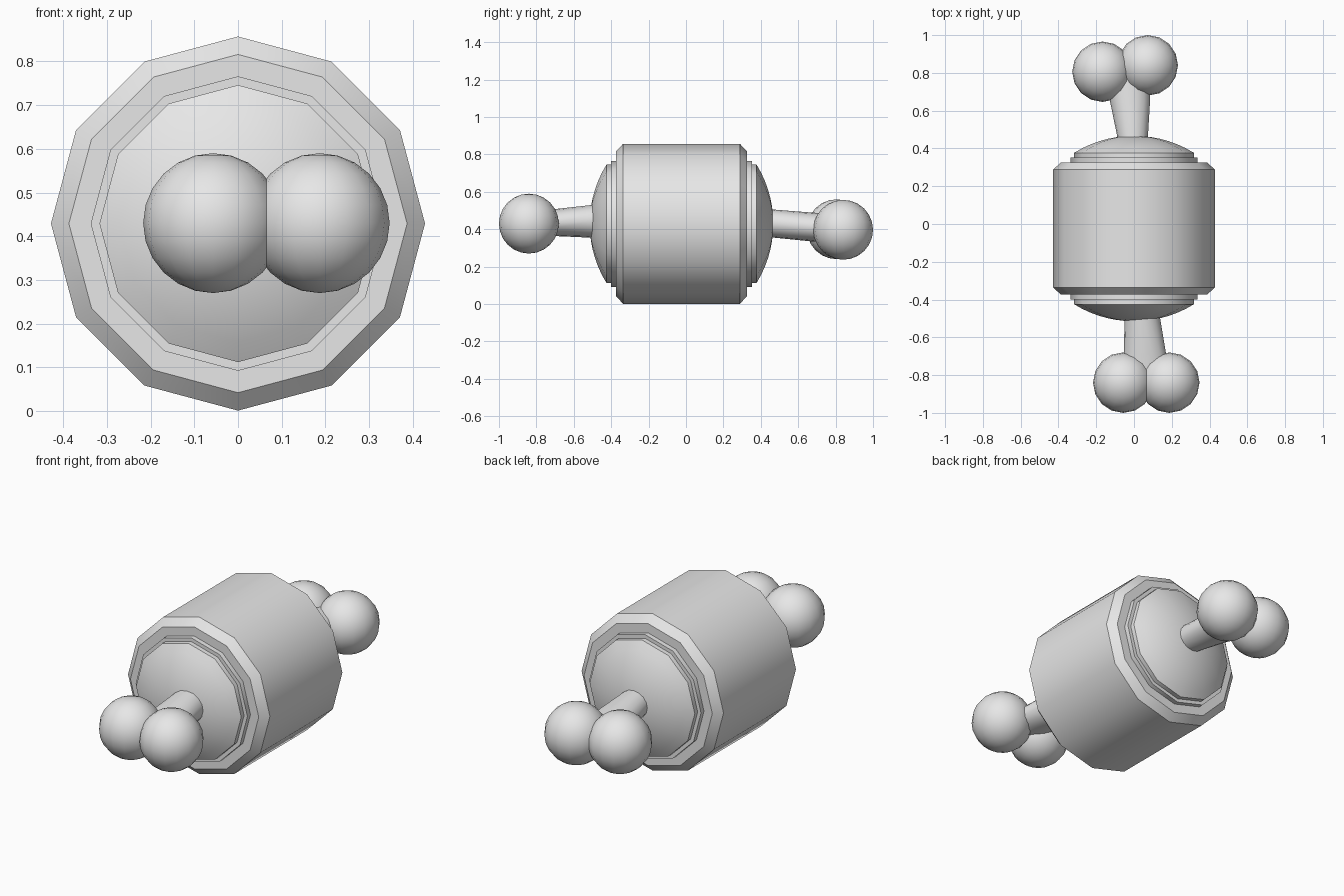
import bpy, bmesh
from math import sin, cos, tau, sqrt, radians

cube = bpy.data.objects.get("Cube")
if cube:
    bpy.data.objects.remove(cube, do_unlink=True)

grey = bpy.data.materials.new("plain grey")
grey.use_nodes = True
grey.diffuse_color = (0.8, 0.8, 0.8, 1)
grey.node_tree.nodes["Principled BSDF"].inputs["Base Color"].default_value = (0.8, 0.8, 0.8, 1)

AXIS_Z = 0.429   # height of the drum's axis
MID_Y = -0.024   # middle of the drum


def finish(bm, name):
    bmesh.ops.recalc_face_normals(bm, faces=bm.faces)
    mesh = bpy.data.meshes.new(name)
    bm.to_mesh(mesh)
    bm.free()
    mesh.materials.append(grey)
    obj = bpy.data.objects.new(name, mesh)
    bpy.context.collection.objects.link(obj)
    bpy.ops.object.select_all(action='DESELECT')
    obj.select_set(True)
    bpy.context.view_layer.objects.active = obj
    bpy.ops.object.shade_smooth_by_angle(angle=radians(35))
    return obj


def loft(name, sections, sides):
    """Skin elliptical rings (x, y, z, half width, half height) along y."""
    bm = bmesh.new()
    rings = []
    for x, y, z, w, h in sections:
        rings.append([bm.verts.new((x + w * sin(tau * i / sides), y,
                                    z + h * cos(tau * i / sides))) for i in range(sides)])
    for a, b in zip(rings, rings[1:]):
        for i in range(sides):
            j = (i + 1) % sides
            bm.faces.new((a[i], a[j], b[j], b[i]))
    bm.faces.new(rings[0])
    bm.faces.new(rings[-1])
    bmesh.ops.remove_doubles(bm, verts=bm.verts, dist=0.0001)
    return finish(bm, name)


def turned(name, profile):
    """Twelve-sided turned part from (y, radius) pairs."""
    return loft(name, [(0, y, AXIS_Z, r, r) for y, r in profile], 12)


# Chamfered drum
turned("drum_body", [(MID_Y + y, r) for y, r in
                     ((-0.35, 0.387), (-0.312, 0.428), (0.312, 0.428), (0.35, 0.387))])

# Stepped collar and shallow dome on each end
CAP_R, CAP_H = 0.317, 0.09
SPHERE_R = (CAP_R ** 2 + CAP_H ** 2) / (2 * CAP_H)
for side, end in ((-1, "front"), (1, "back")):
    turned(end + "_collar", [(MID_Y + side * d, 0.337) for d in (0.34, 0.376)])
    profile = [(0.37, CAP_R)]
    for k in range(8):
        r = CAP_R * (1 - k / 7) + 0.002 * k / 7
        profile.append((0.401 + sqrt(SPHERE_R ** 2 - r * r) - SPHERE_R + CAP_H, r))
    turned(end + "_dome", [(MID_Y + side * d, r) for d, r in profile])

# Flattening stems that reach in between the balls
loft("front_stem", [(0.038, -0.40, 0.445, 0.085, 0.092), (0.045, -0.51, 0.442, 0.095, 0.087),
                    (0.058, -0.69, 0.436, 0.112, 0.073), (0.065, -0.84, 0.430, 0.125, 0.062)], 16)
loft("back_stem", [(-0.004, 0.36, 0.435, 0.075, 0.074), (-0.008, 0.47, 0.430, 0.082, 0.075),
                   (-0.021, 0.65, 0.414, 0.106, 0.077), (-0.040, 0.82, 0.400, 0.125, 0.078)], 16)

# Paired balls
for name, centre in (("front_right_ball", (-0.057, -0.84, 0.43)),
                     ("front_left_ball", (0.187, -0.84, 0.43)),
                     ("back_right_ball", (-0.167, 0.806, 0.4)),
                     ("back_left_ball", (0.073, 0.84, 0.397))):
    bm = bmesh.new()
    bmesh.ops.create_uvsphere(bm, u_segments=16, v_segments=12, radius=0.16)
    bmesh.ops.translate(bm, verts=bm.verts, vec=centre)
    finish(bm, name)
